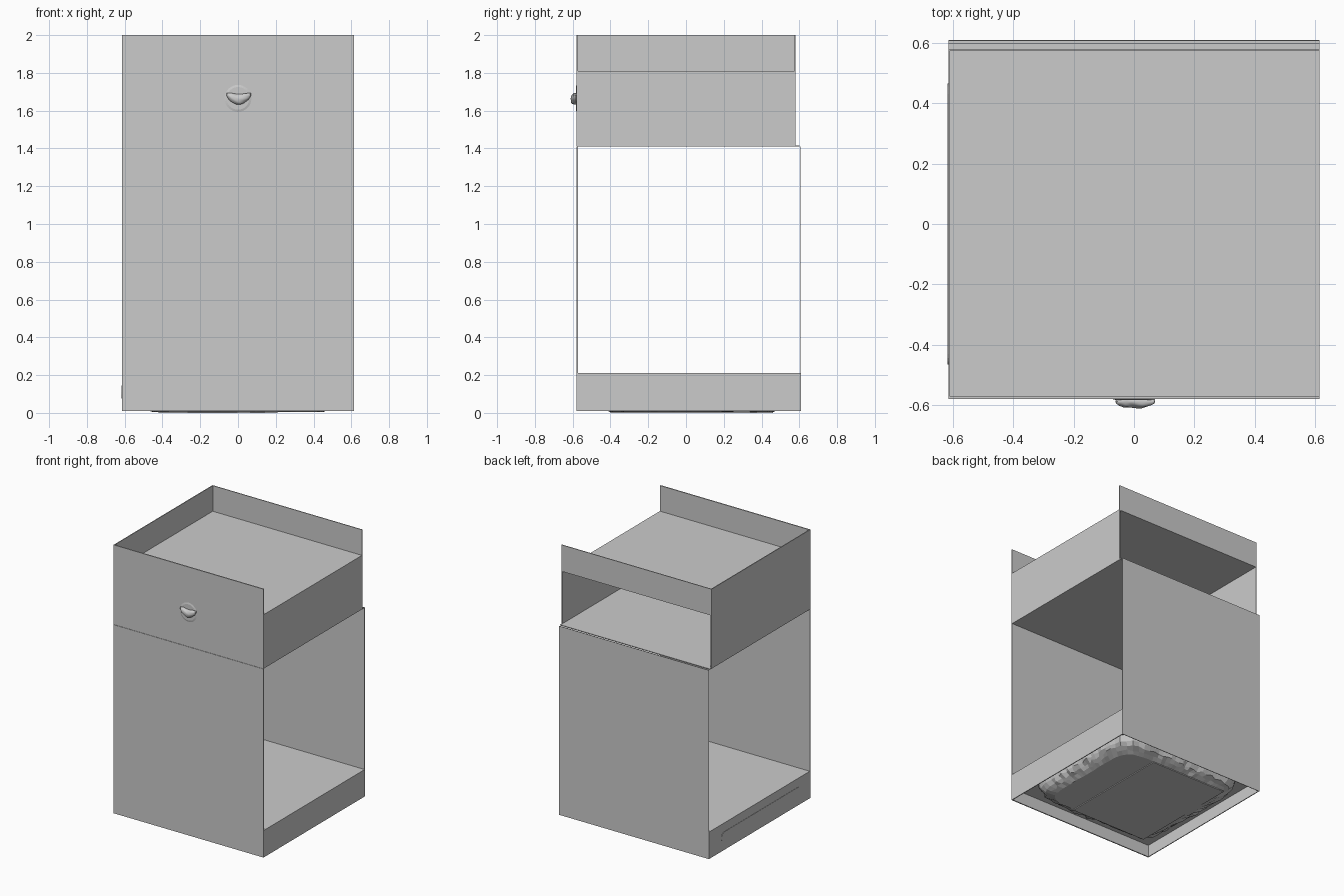
import bpy, bmesh, math, random
from mathutils import Vector

random.seed(4)
cube = bpy.data.objects.get("Cube")
if cube:
    bpy.data.objects.remove(cube, do_unlink=True)

grey = bpy.data.materials.new("light grey")
grey.use_nodes = True
tone = (0.6, 0.6, 0.6, 1)
grey.diffuse_color = tone
grey.node_tree.nodes["Principled BSDF"].inputs["Base Color"].default_value = tone

W, F, B, BACK = 0.615, -0.58, 0.58, 0.61   # half width, front, drawer back, panel back
T = 0.006                                  # sheet thickness
FLOOR, SHELF, DRAWER, TABLE, TOP = 0.01, 0.21, 1.41, 1.81, 2.0


def finish(name, bm):
    mesh = bpy.data.meshes.new(name)
    bmesh.ops.recalc_face_normals(bm, faces=bm.faces)
    bm.to_mesh(mesh)
    bm.free()
    ob = bpy.data.objects.new(name, mesh)
    bpy.context.collection.objects.link(ob)
    mesh.materials.append(grey)
    return ob


def box(name, x, y, z):
    bm = bmesh.new()
    bmesh.ops.create_cube(bm, size=1)
    for v in bm.verts:
        v.co = [lo + (c + 0.5) * (hi - lo) for c, (lo, hi) in zip(v.co, (x, y, z))]
    return finish(name, bm)


def capsule(half_len, r, steps=8):
    """Outline of a stadium shape in two dimensions."""
    pts = []
    for side in (1, -1):
        for i in range(steps + 1):
            a = math.pi * (i / steps - 0.5)
            pts.append((side * (half_len + r * math.cos(a)), side * r * math.sin(a)))
    return pts


# Front: four stacked sheets separated by shallow seams
levels = (FLOOR, SHELF, DRAWER, TABLE, TOP)
names = ("front_plinth", "front_panel", "drawer_front", "front_rim")
for name, lo, hi in zip(names, levels, levels[1:]):
    box(name, (-W, W), (F, F + T), (lo, hi - (0.002 if hi < TOP else 0)))
box("front_lining", (-W, W), (F + 0.003, F + T + 0.002), (FLOOR, TOP))

# Drawer compartment, open at the back, with a rim on three sides
inner = (-W, W)
box("table_top", inner, (F, B), (TABLE - T, TABLE))
box("drawer_floor", inner, (F, 0.6), (DRAWER, DRAWER + T))
box("left_drawer_side", (W - T, W), (F, B), (DRAWER, TABLE))
box("right_drawer_side", (-W, T - W), (F, B), (DRAWER, TOP))
box("back_rim", inner, (B - T, B), (TABLE, TOP))

# Back sheet
box("back_panel", inner, (BACK - 0.004, BACK), (FLOOR, DRAWER))

# Base tray, hollow underneath
box("base_shelf", inner, (F, BACK), (SHELF - T, SHELF))
box("base_ceiling", inner, (F, BACK), (0.1, 0.106))
for name, x in (("left_base_side", (W - T, W)), ("right_base_side", (-W, T - W))):
    box(name, x, (F, BACK), (FLOOR, SHELF))

# Long slot plate on the right side of the base
bm = bmesh.new()
face = bm.faces.new([bm.verts.new((-W, p, 0.11 + q)) for p, q in capsule(0.43, 0.035)])
ext = bmesh.ops.extrude_face_region(bm, geom=[face])
bmesh.ops.translate(bm, vec=(-0.002, 0, 0),
                    verts=[v for v in ext["geom"] if isinstance(v, bmesh.types.BMVert)])
finish("slot_plate", bm)

# Crumpled pad under the base: rounded square rings stacked downwards
bm = bmesh.new()
rings, N = [], 96
for scale, z, rough in ((1.2, 0.1, 0), (1.17, 0.06, 0.012), (1.13, 0.035, 0.014),
                        (1.07, 0.022, 0.01), (1.0, 0.006, 0.003)):
    ring = []
    for i in range(N):
        a = math.tau * i / N
        c, s = math.cos(a), math.sin(a)
        r = 0.45 * scale / (abs(c) ** 7 + abs(s) ** 7) ** (1 / 7)
        r += random.uniform(-rough, rough)
        h = z + random.uniform(-rough, rough) * 0.5
        ring.append(bm.verts.new((r * c, 0.03 + 0.96 * r * s, max(h, 0.002))))
    rings.append(ring)
for lower, upper in zip(rings, rings[1:]):
    for i in range(N):
        j = (i + 1) % N
        bm.faces.new((lower[i], lower[j], upper[j], upper[i]))
bm.faces.new(rings[-1])
finish("crumpled_pad", bm)
box("pad_plate", (-0.42, 0.21), (-0.4, 0.46), (0, 0.007))

# Crescent handle with swollen middle and upturned ends, on a thin rosette
bm = bmesh.new()
bmesh.ops.create_cone(bm, cap_ends=True, segments=32, radius1=0.075, radius2=0.06, depth=0.004)
for v in bm.verts:
    v.co = Vector((v.co.x, F - 0.001 - v.co.z, 1.665 + v.co.y))
finish("handle_rosette", bm)

bm = bmesh.new()
bmesh.ops.create_uvsphere(bm, u_segments=20, v_segments=14, radius=1)
for v in bm.verts:
    x, y, z = v.co
    lump = 1 + 0.12 * math.sin(7 * x + 3 * z) * math.cos(5 * z)
    v.co = Vector((0.066 * x + 0.004, F - 0.008 + 0.022 * y * lump,
                   1.66 + 0.028 * z * lump + 0.028 * x * x))
handle = finish("handle", bm)
for ob in bpy.context.selected_objects:
    ob.select_set(False)
handle.select_set(True)
bpy.context.view_layer.objects.active = handle
bpy.ops.object.shade_smooth_by_angle()
